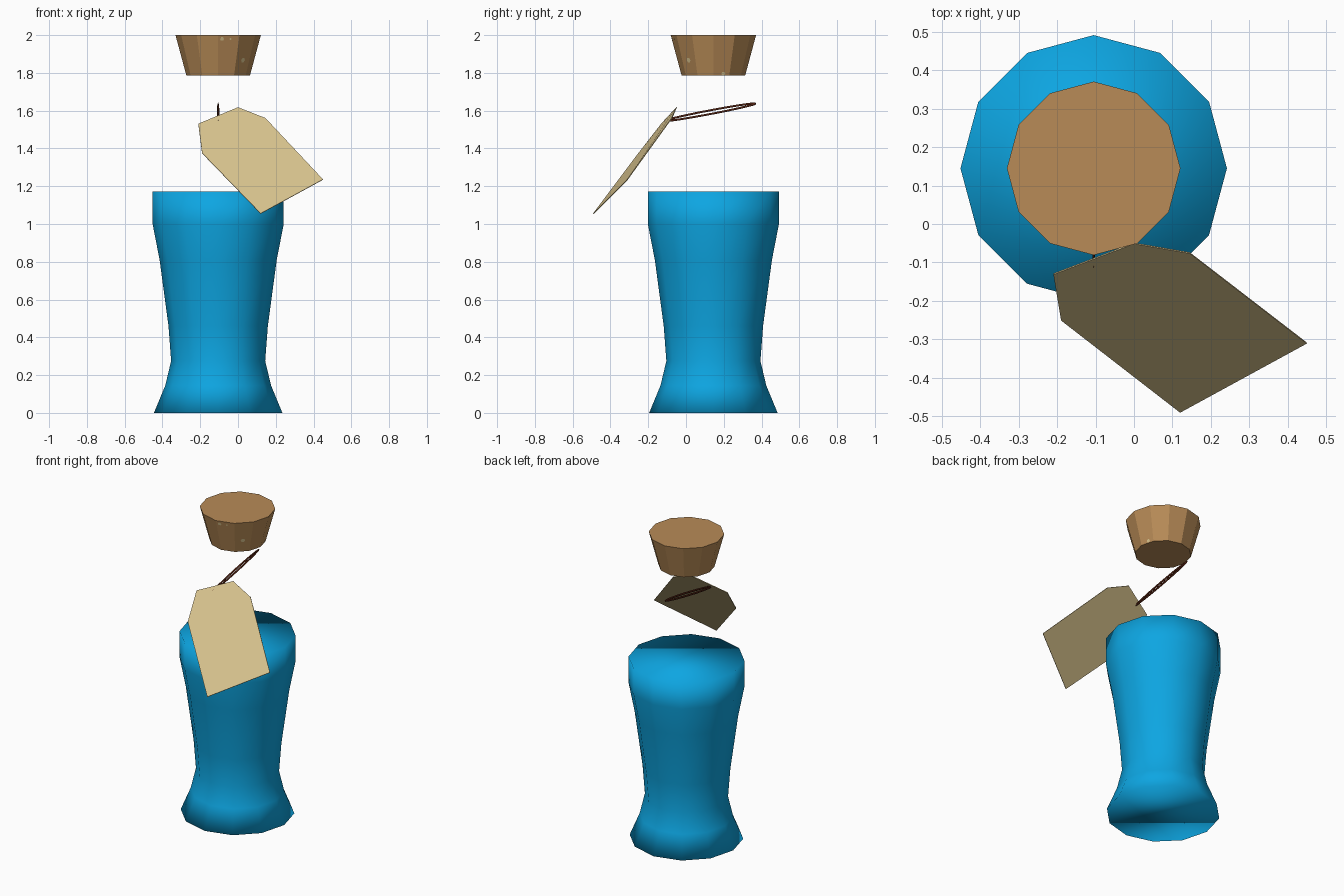
import bpy, bmesh, math
from mathutils import Vector

if "Cube" in bpy.data.objects:
    bpy.data.objects.remove(bpy.data.objects["Cube"])

CX, CY = -0.105, 0.145   # axis shared by liquid and cork


def material(name, rgb):
    m = bpy.data.materials.new(name)
    m.diffuse_color = (*rgb, 1)
    m.use_nodes = True
    m.node_tree.nodes["Principled BSDF"].inputs["Base Color"].default_value = m.diffuse_color
    return m


BLUE = material("potion blue", (0.004, 0.38, 0.76))
CORK = material("cork brown", (0.48, 0.26, 0.095))
PAPER = material("paper tan", (0.69, 0.55, 0.27))
STRING = material("string brown", (0.085, 0.016, 0.006))


def finish(name, bm, mat, smooth=False):
    bmesh.ops.recalc_face_normals(bm, faces=bm.faces)
    me = bpy.data.meshes.new(name)
    bm.to_mesh(me)
    bm.free()
    me.materials.append(mat)
    for p in me.polygons:
        p.use_smooth = smooth
    ob = bpy.data.objects.new(name, me)
    bpy.context.collection.objects.link(ob)
    return ob


def lathe(name, profile, mat, smooth, sides=12):
    """Closed turned solid from (radius, height) pairs."""
    bm = bmesh.new()
    rings = []
    for r, z in profile:
        rings.append([bm.verts.new((CX + r * math.cos(i * math.tau / sides),
                                    CY + r * math.sin(i * math.tau / sides), z))
                      for i in range(sides)])
    for a, b in zip(rings, rings[1:]):
        for i in range(sides):
            j = (i + 1) % sides
            bm.faces.new((a[i], a[j], b[j], b[i]))
    bm.faces.new(rings[0][::-1])
    bm.faces.new(rings[-1])
    return finish(name, bm, mat, smooth)


# Liquid body, softly shaded
lathe("liquid", [(0.34, 0), (0.28, 0.145), (0.249, 0.275), (0.263, 0.46),
                 (0.31, 0.81), (0.347, 1.0), (0.347, 1.172)], BLUE, True)

# Cork stopper, faceted
R0, R1, Z0, Z1 = 0.168, 0.226, 1.785, 2.0
lathe("cork", [(R0, Z0), (R1, Z1)], CORK, False)

# Small pale flecks lying on the cork facets: facet angle, sideways shift, height, size
slope = (R1 - R0) / (Z1 - Z0)
bm = bmesh.new()
for deg, shift, z, size in [(-45, 0.0, 1.868, 0.014), (-75, 0.01, 1.98, 0.006),
                            (-75, -0.036, 1.98, 0.011), (15, 0.01, 1.797, 0.011)]:
    a = math.radians(deg)
    out = Vector((math.cos(a), math.sin(a), 0))
    side = Vector((-math.sin(a), math.cos(a), 0))
    up = (Vector((0, 0, 1)) + out * slope * math.cos(math.pi / 12)).normalized()
    normal = side.cross(up)
    apothem = (R0 + slope * (z - Z0)) * math.cos(math.pi / 12)
    c = Vector((CX, CY, z)) + out * apothem + side * shift + normal * 0.002
    bm.faces.new([bm.verts.new(c + size * (side * math.cos(t * math.tau / 6)
                                           + up * math.sin(t * math.tau / 6)))
                  for t in range(6)])
finish("cork_flecks", bm, PAPER)

# Tilted string loop
bm = bmesh.new()
N, M, TUBE = 32, 6, 0.006
loops = []
for i in range(N):
    a = i * math.tau / N
    dx, dy = 0.221 * math.cos(a), 0.238 * math.sin(a)
    c = Vector((CX, 0.128 + dy, 1.592 + 0.19 * dy - 0.045 * dx))
    out = Vector((math.cos(a), math.sin(a), 0.19 * math.sin(a))).normalized()
    up = Vector((0.045, -0.19, 1)).normalized()
    loops.append([bm.verts.new(c + TUBE * (out * math.cos(k * math.tau / M)
                                           + up * math.sin(k * math.tau / M)))
                  for k in range(M)])
for i in range(N):
    a, b = loops[i], loops[(i + 1) % N]
    for k in range(M):
        l = (k + 1) % M
        bm.faces.new((a[k], b[k], b[l], a[l]))
finish("string_loop", bm, STRING, True)

# Paper tag hanging from the loop, thin two-sided plate
outline = [Vector(p) for p in [(-0.21, -0.13, 1.53), (-0.19, -0.25, 1.375),
                               (0.12, -0.49, 1.055), (0.45, -0.31, 1.235),
                               (0.145, -0.075, 1.56), (0.0, -0.05, 1.617)]]
n = (outline[3] - outline[1]).cross(outline[0] - outline[2]).normalized() * 0.002
bm = bmesh.new()
front = [bm.verts.new(p + n) for p in outline]
back = [bm.verts.new(p - n) for p in outline]
bm.faces.new(front)
bm.faces.new(back[::-1])
for i in range(6):
    j = (i + 1) % 6
    bm.faces.new((front[i], back[i], back[j], front[j]))
finish("paper_tag", bm, PAPER)
